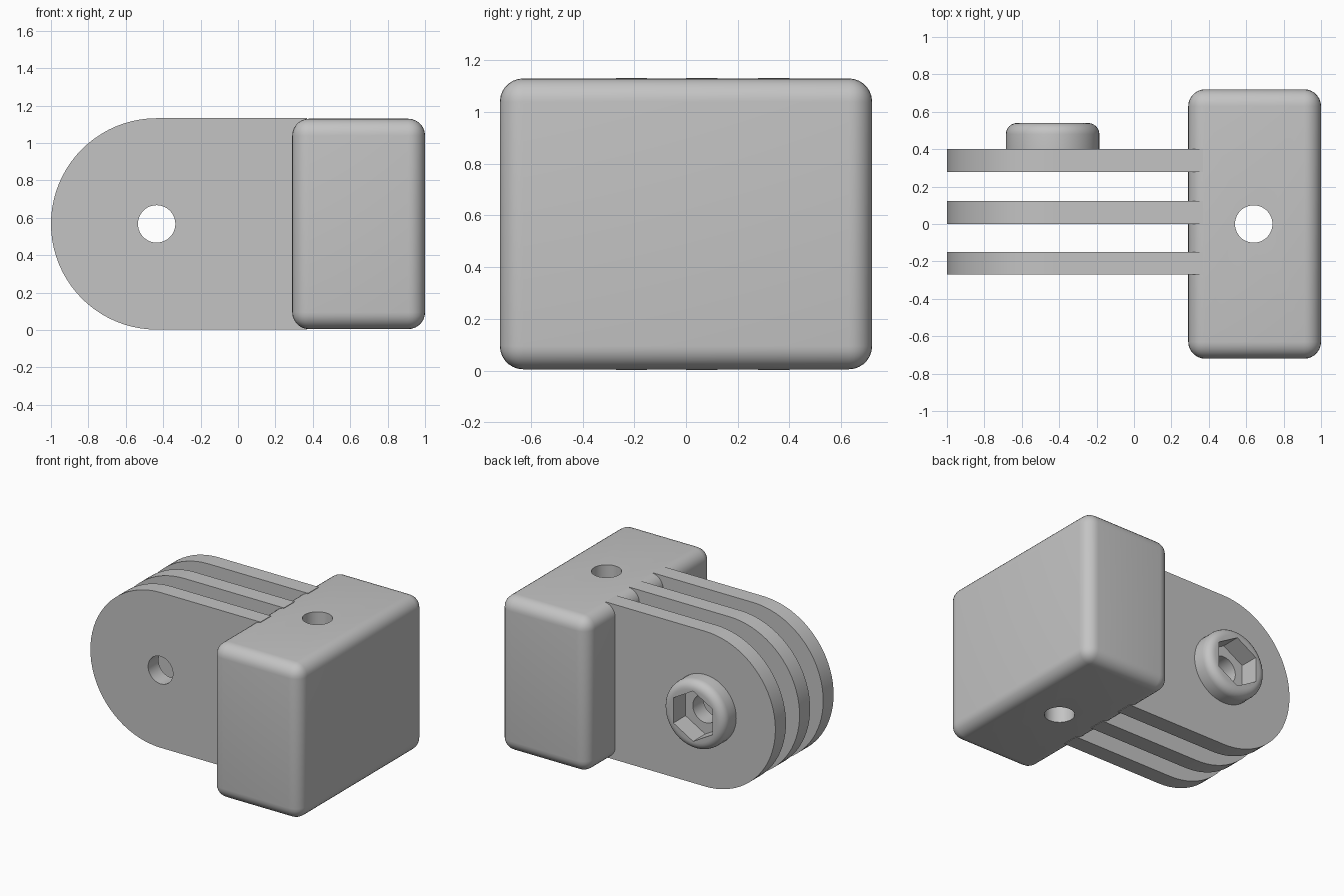
import bpy, bmesh
from math import sin, cos, pi
from mathutils import Vector

if "Cube" in bpy.data.objects:
    bpy.data.objects.remove(bpy.data.objects["Cube"], do_unlink=True)

GREY = (0.55, 0.55, 0.55, 1)
mat = bpy.data.materials.new("light grey plastic")
mat.use_nodes = True
mat.diffuse_color = GREY
mat.node_tree.nodes["Principled BSDF"].inputs["Base Color"].default_value = GREY

PIVOT_X, PIVOT_Z = -0.435, 0.5675
PLATE_R = 0.565


def make_object(name, bm):
    bmesh.ops.recalc_face_normals(bm, faces=bm.faces)
    mesh = bpy.data.meshes.new(name)
    bm.to_mesh(mesh)
    bm.free()
    mesh.materials.append(mat)
    obj = bpy.data.objects.new(name, mesh)
    bpy.context.collection.objects.link(obj)
    return obj


def arc(radius, start, sweep, count):
    """Points around the pivot in the XZ plane."""
    return [(PIVOT_X + radius * cos(start + sweep * i / count),
             PIVOT_Z + radius * sin(start + sweep * i / count)) for i in range(count)]


def extrude(outline, y0, y1):
    """Prism along y from an XZ outline."""
    bm = bmesh.new()
    face = bm.faces.new([bm.verts.new((x, y0, z)) for x, z in outline])
    new = bmesh.ops.extrude_face_region(bm, geom=[face])["geom"]
    bmesh.ops.translate(bm, vec=(0, y1 - y0, 0),
                        verts=[v for v in new if isinstance(v, bmesh.types.BMVert)])
    return bm


def cut(obj, cutter):
    cutter.hide_render = True
    mod = obj.modifiers.new("hole", "BOOLEAN")
    mod.operation, mod.solver, mod.object = "DIFFERENCE", "EXACT", cutter
    bpy.context.view_layer.objects.active = obj
    bpy.ops.object.modifier_apply(modifier=mod.name)
    bpy.data.objects.remove(cutter, do_unlink=True)


# Rounded mounting block
bm = bmesh.new()
bmesh.ops.create_cube(bm, size=1)
bmesh.ops.scale(bm, vec=(0.71, 1.44, 1.125), verts=bm.verts)
bmesh.ops.translate(bm, vec=(0.645, 0, PIVOT_Z), verts=bm.verts)
bmesh.ops.bevel(bm, geom=bm.edges[:], offset=0.09, segments=7, profile=0.5, affect="EDGES")
block = make_object("mounting_block", bm)

# Vertical screw hole through the block
bm = bmesh.new()
bmesh.ops.create_cone(bm, cap_ends=True, segments=48, radius1=0.1, radius2=0.1, depth=2)
bmesh.ops.translate(bm, vec=(0.64, 0, PIVOT_Z), verts=bm.verts)
cut(block, make_object("screw_cutter", bm))
parts = [block]

# Three hinge plates with rounded ends and a shared pivot hole
outline = arc(PLATE_R, pi / 2, pi, 40) + [
    (PIVOT_X, PIVOT_Z - PLATE_R), (0.37, PIVOT_Z - PLATE_R), (0.37, PIVOT_Z + PLATE_R)]
for name, y0, y1 in (("front", -0.27, -0.15), ("middle", 0.0, 0.122), ("back", 0.278, 0.4)):
    plate = make_object(name + "_hinge_plate", extrude(outline, y0, y1))
    cut(plate, make_object("pivot_cutter", extrude(arc(0.1, 0, 2 * pi, 48), -1, 1)))
    parts.append(plate)

# Round nut holder with a softened rim and a hexagonal pocket
bm = extrude(arc(0.25, 0, 2 * pi, 48), 0.395, 0.54)
rim = [e for e in bm.edges if all(v.co.y > 0.5 for v in e.verts)]
bmesh.ops.bevel(bm, geom=rim, offset=0.06, segments=6, profile=0.5, affect="EDGES")
holder = make_object("nut_holder", bm)
cut(holder, make_object("hex_cutter", extrude(arc(0.183, pi / 2, 2 * pi, 6), 0.2, 1)))
parts.append(holder)

# Smooth shading with crisp edges
bpy.ops.object.select_all(action="DESELECT")
for obj in parts:
    obj.select_set(True)
bpy.context.view_layer.objects.active = block
bpy.ops.object.shade_smooth_by_angle(angle=pi / 6)
